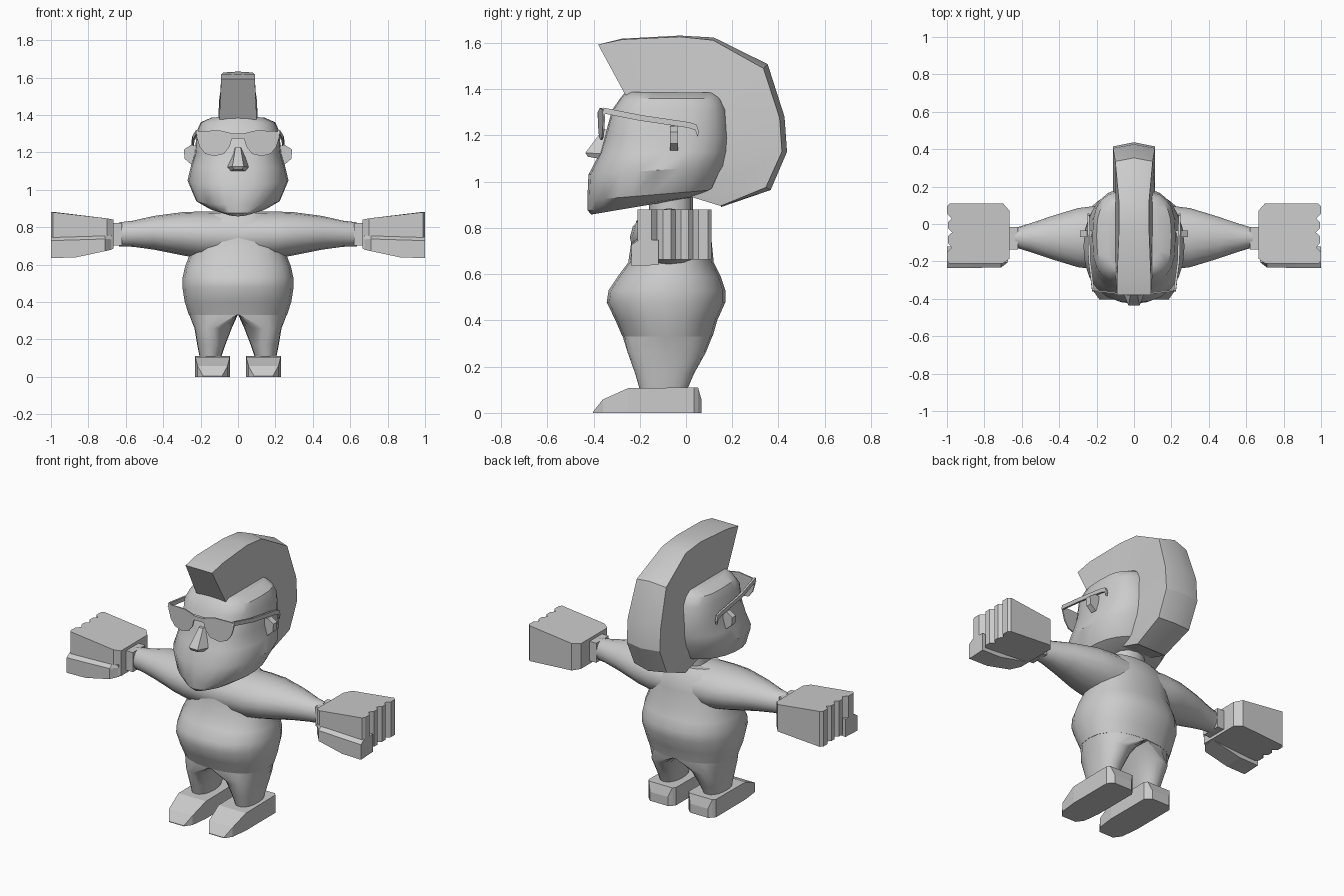
import bpy, math
from math import sin, cos, pi

if "Cube" in bpy.data.objects:
    bpy.data.objects.remove(bpy.data.objects["Cube"])

grey = bpy.data.materials.new("plain_grey")
grey.use_nodes = True
grey.diffuse_color = (0.6, 0.6, 0.6, 1)
grey.node_tree.nodes["Principled BSDF"].inputs["Base Color"].default_value = (0.6, 0.6, 0.6, 1)


def make(name, verts, faces, smooth=None):
    """Create an object with outward normals; smooth is the sharp-edge angle."""
    mesh = bpy.data.meshes.new(name)
    mesh.from_pydata(verts, [], faces)
    mesh.materials.append(grey)
    ob = bpy.data.objects.new(name, mesh)
    bpy.context.collection.objects.link(ob)
    bpy.ops.object.select_all(action='DESELECT')
    ob.select_set(True)
    bpy.context.view_layer.objects.active = ob
    bpy.ops.object.mode_set(mode='EDIT')
    bpy.ops.mesh.select_all(action='SELECT')
    bpy.ops.mesh.normals_make_consistent(inside=False)
    bpy.ops.object.mode_set(mode='OBJECT')
    if smooth:
        bpy.ops.object.shade_smooth_by_angle(angle=math.radians(smooth))
    return ob


def loft(name, rings, smooth=None):
    """Skin closed rings of equal length and cap both ends."""
    n = len(rings[0])
    verts = [p for r in rings for p in r]
    faces = [(k * n + i, k * n + (i + 1) % n, (k + 1) * n + (i + 1) % n, (k + 1) * n + i)
             for k in range(len(rings) - 1) for i in range(n)]
    faces += [tuple(range(n)), tuple(range(len(verts) - n, len(verts)))]
    return make(name, verts, faces, smooth)


def unit_ring(n, e=2.0):
    """Points of a superellipse; larger e is boxier."""
    def power(v):
        return math.copysign(abs(v) ** (2 / e), v)
    return [(power(cos(2 * pi * i / n)), power(sin(2 * pi * i / n))) for i in range(n)]


def flat_ring(z, rx, y0, y1, cx=0, n=20, e=2.3):
    yc, ry = (y0 + y1) / 2, (y1 - y0) / 2
    return [(cx + rx * u, yc + ry * v, z) for u, v in unit_ring(n, e)]


def block(name, x0, x1, y0, y1, z0, z1):
    return loft(name, [[(x, y0, z0), (x, y1, z0), (x, y1, z1), (x, y0, z1)] for x in (x0, x1)])


# Torso with a waistband
torso = [(.33, .262, -.275, .115), (.40, .285, -.305, .135), (.478, .297, -.343, .17),
         (.53, .296, -.335, .17), (.59, .283, -.295, .15), (.65, .26, -.25, .12),
         (.75, .25, -.235, .11), (.83, .23, -.215, .085), (.875, .17, -.17, .05)]
loft("torso", [flat_ring(*t) for t in torso], 35)
loft("neck", [flat_ring(z, .1, -.16, .03, n=12) for z in (.85, .95)], 35)

# Both arms as one sleeve through the shoulders
sleeve = [(0, .75, .135, .165), (.2, .758, .126, .17), (.3, .765, .115, .158),
          (.45, .77, .09, .112), (.56, .765, .07, .075), (.635, .762, .064, .052)]
stations = [(-x, *r) for x, *r in reversed(sleeve[1:])] + sleeve
loft("sleeves", [[(x, -.073 + ry * u, zc + rz * v) for u, v in unit_ring(16)]
                 for x, zc, rz, ry in stations], 35)

# Head, with the jaw rings tilted down to the chin
# front height, back height, front, back, half width, boxiness
head = [(.858, .93, -.41, .02, .09, 2), (.875, .94, -.425, .07, .16, 2),
        (.92, .965, -.427, .125, .225, 2.2), (1.03, 1.07, -.422, .18, .27, 2.3),
        (1.12, 1.13, -.375, .19, .252, 2.5), (1.2, 1.19, -.35, .194, .23, 2.7),
        (1.31, 1.31, -.32, .178, .222, 3), (1.36, 1.36, -.285, .155, .2, 3),
        (1.388, 1.386, -.262, .13, .14, 3)]
rings = []
for zf, zb, yf, yb, rx, e in head:
    rings.append([(rx * u, (yf + yb) / 2 + (yb - yf) / 2 * v, (zf + zb) / 2 + (zb - zf) / 2 * v)
                  for u, v in unit_ring(24, e)])
loft("head", rings, 35)

# Nose wedge
loft("nose", [[(-.014, -.36, 1.225), (.014, -.36, 1.225), (.02, -.31, 1.225), (-.02, -.31, 1.225)],
              [(-.03, -.435, 1.125), (.03, -.435, 1.125), (.065, -.35, 1.12), (-.065, -.35, 1.12)],
              [(-.022, -.425, 1.108), (.022, -.425, 1.108), (.05, -.35, 1.095), (-.05, -.35, 1.095)]])

# Crest of hair: outer edge, inner edge and half width at each station
crest = [((-.38, 1.593), (-.262, 1.375), .09), ((-.277, 1.615), (-.2, 1.37), .09),
         ((-.026, 1.627), (-.03, 1.37), .08), ((.117, 1.612), (.1, 1.37), .08),
         ((.335, 1.49), (.15, 1.31), .1), ((.405, 1.275), (.17, 1.2), .112),
         ((.415, 1.13), (.16, 1.08), .112), ((.345, .975), (.11, .97), .11),
         ((.15, .895), (.02, .935), .1)]
ridge = [0, .004, .005, .012, .026, .022, .022, .024, .005]
rings = []
for ((yo, zo), (yi, zi), w), r in zip(crest, ridge):
    d = math.hypot(yo, zo - 1.15)
    yr, zr = yo + r * yo / d, zo + r * (zo - 1.15) / d
    wi = max(w, .1)
    rings.append([(-wi, yi, zi), (-w, yo, zo), (0, yr, zr), (w, yo, zo), (wi, yi, zi)])
loft("hair_crest", rings, 25)

# Sunglasses bridge
block("glasses_bridge", -.04, .04, -.383, -.365, 1.275, 1.3)

lens_outline = [(.025, 1.3), (.1, 1.318), (.215, 1.312), (.222, 1.285), (.205, 1.23),
                (.175, 1.192), (.125, 1.18), (.075, 1.192), (.045, 1.23)]
shoe_rows = [(-.403, .05, .004), (-.36, .08, .058), (-.25, .093, .107),
             (.035, .093, .11), (.052, .08, .11), (.068, .06, .055), (.056, .06, 0)]
hand_outline = [(.665, -.185), (.7, -.21), (.99, -.21), (1, -.195), (1, -.15), (.975, -.125),
                (.995, -.1), (.995, -.065), (.972, -.045), (.995, -.022), (.995, .01),
                (.975, .03), (1, .055), (1, .095), (.985, .11), (.7, .11), (.665, .07)]


def hand_top(x):
    return .84 + .04 * min(1, (x - .665) / .2)


def hand_bottom(x):
    return .685 - .022 * min(1, (x - .665) / .2)


for s, side in ((1, "left"), (-1, "right")):
    # Leg, D-shaped where it meets the torso
    top = [(s * max(0, .262 * u), -.08 + .195 * v, .335) for u, v in unit_ring(20, 2.3)]
    lower = [flat_ring(z, rx, y0, y1, s * cx) for z, rx, y0, y1, cx in
             ((.1, .056, -.2, .005, .148), (.17, .075, -.22, .035, .143), (.26, .1, -.252, .085, .133))]
    if s < 0:
        lower = [[(-(x + .0), y, z) for x, y, z in
                  flat_ring(z0, rx, y0, y1, cx)] for z0, rx, y0, y1, cx in
                 ((.1, .056, -.2, .005, .148), (.17, .075, -.22, .035, .143), (.26, .1, -.252, .085, .133))]
    loft(side + "_leg", lower + [top], 35)

    # Shoe
    loft(side + "_shoe", [[(s * .136 - w, y, 0 if i < 5 else .0), (s * .136 + w, y, 0),
                           (s * .136 + w, y, h), (s * .136 - w, y, h)]
                          for i, (y, w, h) in enumerate(shoe_rows[:-1])])

    # Wrist, fist with knuckle grooves, and thumb
    block(side + "_wrist", s * .62, s * .68, -.135, -.015, .702, .822)
    loft(side + "_fist", [[(s * x, y, f(x)) for x, y in hand_outline]
                          for f in (hand_bottom, hand_top)])
    loft(side + "_thumb", [[(s * x, y0, z0), (s * x, -.12, z0 + .005), (s * x, -.12, z1 + .02),
                            (s * x, -.205, z1 + .02), (s * x, y0, z1)]
                           for x, y0, z0, z1 in ((.675, -.19, .68, .735), (.71, -.232, .672, .737),
                                                 (.87, -.235, .638, .732), (1, -.235, .635, .728))])

    # Ear
    loft(side + "_ear", [[(s * x, y, z) for x, z in
                          ((.2, 1.23), (.25, 1.24), (.29, 1.215), (.285, 1.165), (.25, 1.135), (.2, 1.15))]
                         for y in (-.07, -.035)])

    # Lens, swept back toward the temple
    loft(side + "_lens", [[(s * x, -.385 + d + .12 * x, z) for x, z in lens_outline]
                          for d in (0, .008)])

    # Temple arm with a hooked end
    path = [(.218, -.362, 1.308), (.238, -.2, 1.276), (.243, .01, 1.245), (.243, .04, 1.235), (.243, .05, 1.205)]
    loft(side + "_temple_arm", [[(s * (x - .006), y, z - .012), (s * (x + .006), y, z - .012),
                                 (s * (x + .006), y + .006, z + .012), (s * (x - .006), y + .006, z + .012)]
                                for x, y, z in path])
